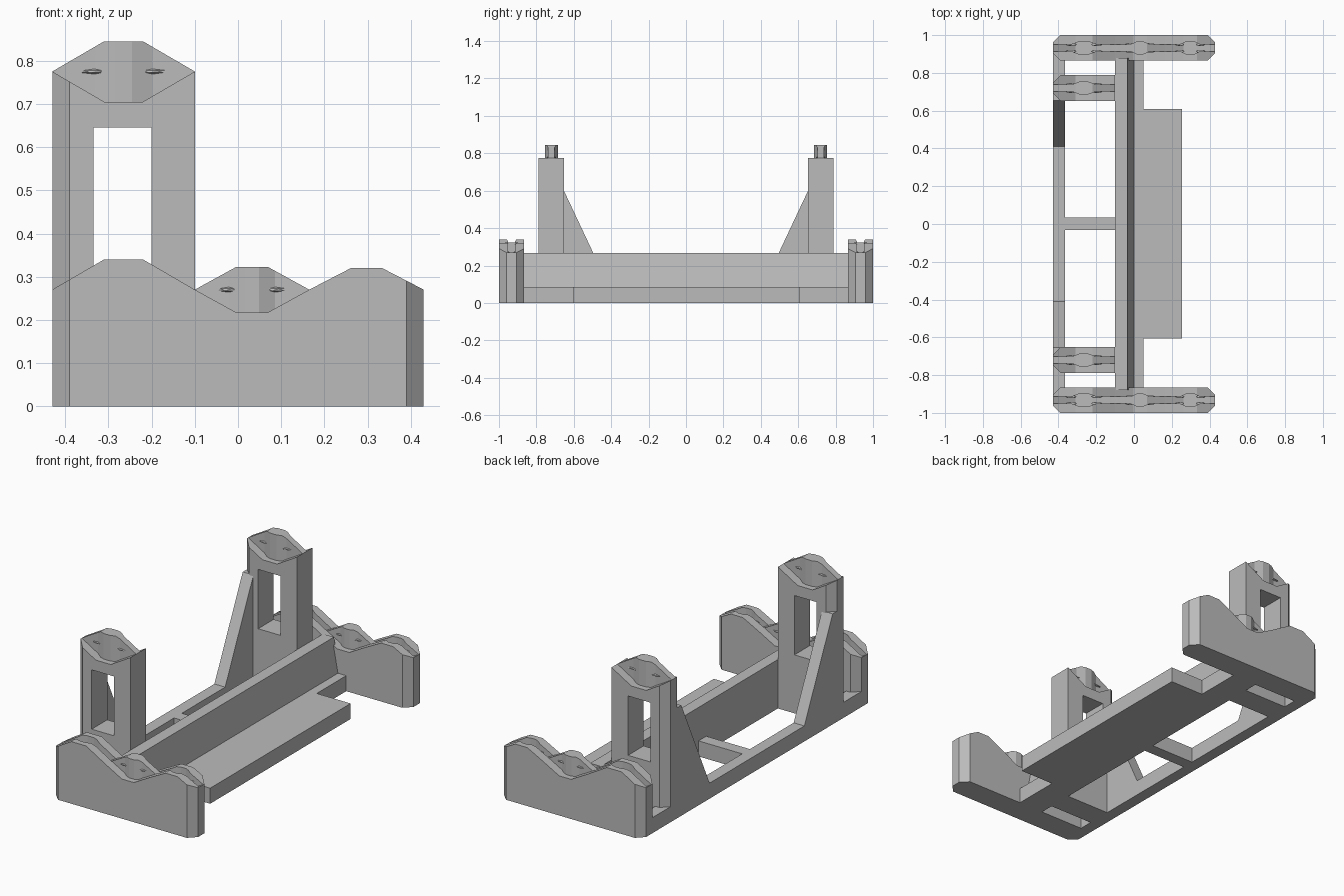
import bpy, bmesh
from mathutils import Matrix, Vector

if "Cube" in bpy.data.objects:
    bpy.data.objects.remove(bpy.data.objects["Cube"])

grey = bpy.data.materials.new("light grey")
grey.diffuse_color = (0.5, 0.5, 0.5, 1)
grey.use_nodes = True
grey.node_tree.nodes["Principled BSDF"].inputs["Base Color"].default_value = grey.diffuse_color


def finish(name, bm):
    bmesh.ops.remove_doubles(bm, verts=bm.verts, dist=1e-5)
    bmesh.ops.recalc_face_normals(bm, faces=bm.faces)
    me = bpy.data.meshes.new(name)
    bm.to_mesh(me)
    bm.free()
    me.materials.append(grey)
    ob = bpy.data.objects.new(name, me)
    bpy.context.collection.objects.link(ob)
    return ob


def loft(name, rings):
    """Skin a closed solid through matching rings of points."""
    bm = bmesh.new()
    vs = [[bm.verts.new(p) for p in r] for r in rings]
    n = len(vs[0])
    for a, b in zip(vs, vs[1:]):
        for i in range(n):
            j = (i + 1) % n
            bm.faces.new((a[i], a[j], b[j], b[i]))
    bm.faces.new(vs[0])
    bm.faces.new(vs[-1])
    return finish(name, bm)


def box(name, x0, x1, y0, y1, z0, z1):
    return loft(name, [[(x, y0, z0), (x, y1, z0), (x, y1, z1), (x, y0, z1)]
                       for x in (x0, x1)])


STEPS = (0, .121, .30, .364, .44, .56, .636, .70, .879, 1)
NARROW, WIDE, HALF, CHAMFER = .018, .035, .0675, .04


def wave_block(name, yc, base, cells, chamfer_right):
    """Block whose middle strip and flanks wave in opposite directions."""
    start, end = cells[0][0], cells[-1][1]
    xs = [start, start + CHAMFER, end]
    if chamfer_right:
        xs.append(end - CHAMFER)
    for a, b, _ in cells:
        xs += [a + (b - a) * t for t in STEPS]
    rings = []
    for x in sorted(set(round(v, 4) for v in xs)):
        a, b, amp = next(c for c in cells if x <= c[1] + 1e-6)
        t = (x - a) / (b - a)
        rise = amp * max(0, min(1, t / .364, (1 - t) / .364))
        w = NARROW + (WIDE - NARROW) * max(0, min(1, (.2 - abs(t - .5)) / .14))
        inset = max(0, CHAMFER - (x - start))
        if chamfer_right:
            inset = max(inset, CHAMFER - (end - x))
        h = HALF - inset
        flank, mid = base + rise, base - rise
        rings.append([(x, yc + y, z) for y, z in (
            (-h, 0), (-h, flank), (-w, flank), (-w, mid),
            (w, mid), (w, flank), (h, flank), (h, 0))])
    ob = loft(name, rings)
    # small pointed ribs on the strip walls
    bm = bmesh.new()
    for a, b, _ in cells:
        for t in (.295, .705):
            for s in (-1, 1):
                m = Matrix.Translation(Vector((a + (b - a) * t, yc + s * NARROW, base)))
                m = m @ Matrix.Diagonal((.1 * (b - a), .009, .006, 1))
                bmesh.ops.create_icosphere(bm, subdivisions=1, radius=1, matrix=m)
    finish(name + "_ribs", bm)
    return ob


for s, side in ((-1, "front"), (1, "back")):
    # wavy end plate
    wave_block(side + "_end_plate", s * .9325, .27,
               [(-.43, -.1, .07), (-.1, .165, -.053), (.165, .43, .05)], True)
    # tower with a tall window
    tower = wave_block(side + "_tower", s * .72, .775, [(-.43, -.1, -.07)], False)
    cut = box(side + "_window_cutter", -.335, -.2, s * .72 - .2, s * .72 + .2, .32, .645)
    cut.hide_render = True
    cut.hide_viewport = True
    mod = tower.modifiers.new("window", 'BOOLEAN')
    mod.operation = 'DIFFERENCE'
    mod.solver = 'EXACT'
    mod.object = cut
    # sloped brace beside the tower
    loft(side + "_brace", [[(x, s * y, z) for y, z in (
        (.70, .04), (.41, .04), (.41, .085), (.655, .605), (.70, .605))]
        for x in (-.43, -.365)])

# base frame
box("side_rail", -.43, -.365, -.91, .91, 0, .085)
box("cross_bar", -.38, -.09, -.032, .035, 0, .085)
box("base_strip", -.1, .05, -.88, .88, 0, .085)
box("shelf", .04, .255, -.605, .61, 0, .085)
# upright back rest with a leaning face
loft("back_rest", [[(-.1, y, 0), (0, y, 0), (0, y, .085), (-.035, y, .268), (-.1, y, .268)]
                   for y in (-.88, .88)])
